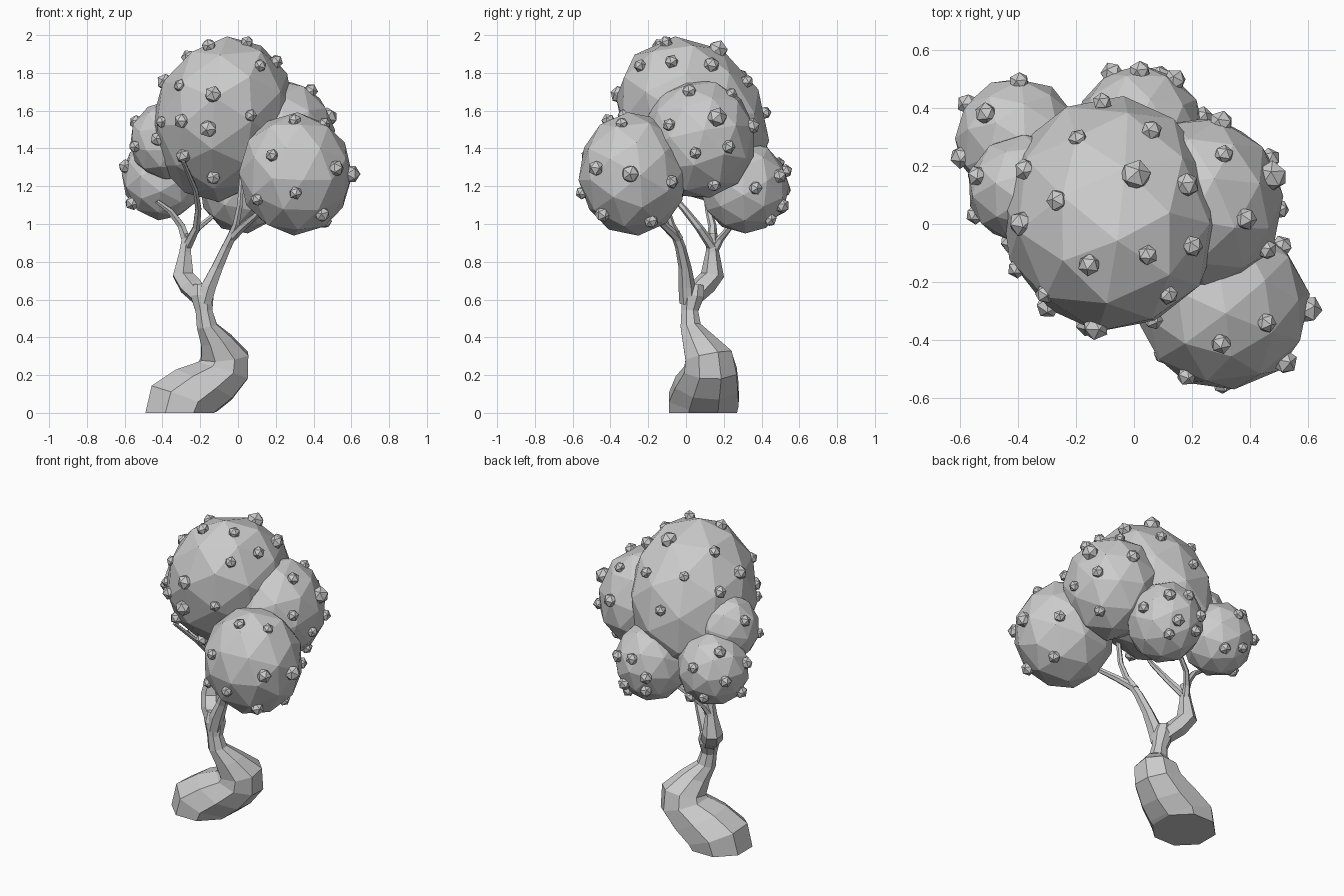
import bpy, bmesh, math, random
from mathutils import Vector, Matrix, Euler

random.seed(4)
UP = Vector((0, 0, 1))


def finish(bm, name):
    bmesh.ops.recalc_face_normals(bm, faces=bm.faces)
    me = bpy.data.meshes.new(name)
    bm.to_mesh(me)
    bm.free()
    ob = bpy.data.objects.new(name, me)
    bpy.context.collection.objects.link(ob)
    return ob


def tube(name, pts, sides=8, upright=0.6):
    """Sweep a polygon through (x, y, z, radius) points."""
    bm = bmesh.new()
    c = [Vector(p[:3]) for p in pts]
    rings = []
    for i, p in enumerate(pts):
        t = (c[min(i + 1, len(c) - 1)] - c[max(i - 1, 0)]).normalized() + UP * upright
        if p[2] == 0:
            t = UP
        q = UP.rotation_difference(t)
        ring = []
        for k in range(sides):
            a = math.tau * (k + 0.5) / sides
            v = c[i] + q @ Vector((p[3] * math.cos(a), p[3] * math.sin(a), 0))
            v.z = max(v.z, 0)
            ring.append(bm.verts.new(v))
        rings.append(ring)
    for lo, hi in zip(rings, rings[1:]):
        for k in range(sides):
            n = (k + 1) % sides
            bm.faces.new((lo[k], lo[n], hi[n], hi[k]))
    bm.faces.new(rings[0][::-1])
    bm.faces.new(rings[-1])
    return finish(bm, name)


def foliage(name, centre, size, buds, lean=(0, 0)):
    """Faceted leaf ball (optionally leaning) with small buds set on its surface."""
    shape = Matrix(((1, 0, lean[0]), (0, 1, lean[1]), (0, 0, 1))) @ Matrix.Diagonal(size)
    c = Vector(centre)
    place = Matrix.Translation(c)
    spin = Euler([random.uniform(0, 6.28) for _ in range(3)]).to_matrix()
    bm = bmesh.new()
    bmesh.ops.create_icosphere(bm, subdivisions=2, radius=1.01,
                               matrix=place @ (shape @ spin).to_4x4())
    finish(bm, name)
    bm = bmesh.new()
    for b in buds:
        d = (shape.inverted() @ (Vector(b[:3]) - c)).normalized()
        p = shape @ d * 0.98
        r = b[3] if len(b) > 3 else random.uniform(0.034, 0.042)
        turn = p.to_track_quat('Z', 'Y').to_matrix().to_4x4()
        bmesh.ops.create_icosphere(bm, subdivisions=1, radius=r,
                                   matrix=Matrix.Translation(c + p) @ turn)
    finish(bm, name + "_buds")


# Trunk, leaning from its wide foot
tube("trunk", [(-.31, .09, 0, .195), (-.285, .095, .075, .2), (-.18, .11, .15, .18),
               (-.08, .13, .225, .15), (-.07, .12, .30, .135), (-.115, .065, .385, .09),
               (-.165, .025, .46, .058), (-.18, .02, .54, .048), (-.19, .035, .62, .066),
               (-.195, .045, .68, .05)], upright=1.0)

# Two main limbs
tube("left_limb", [(-.19, .03, .60, .05), (-.25, .09, .67, .065), (-.29, .14, .73, .062),
                   (-.28, .14, .85, .036), (-.27, .14, .95, .026)], 6)
tube("right_limb", [(-.18, .01, .58, .045), (-.155, .005, .67, .045), (-.11, -.005, .77, .034),
                    (-.06, -.03, .88, .028), (-.02, -.06, .96, .025)], 6)

# Thin twigs reaching into the leaf balls
twigs = {
    "twig_back_left": [(-.27, .14, .90, .028), (-.30, .14, .99, .022), (-.36, .12, 1.07, .018), (-.43, .11, 1.12, .014)],
    "twig_left_top": [(-.27, .14, .88, .028), (-.22, .07, .98, .022), (-.21, -.01, 1.08, .018), (-.225, -.10, 1.18, .015), (-.29, -.24, 1.33, .012)],
    "twig_back": [(-.28, .14, .85, .028), (-.255, .18, .92, .021), (-.21, .23, .98, .017), (-.10, .28, 1.07, .014)],
    "twig_front_right": [(-.04, -.04, .92, .026), (.03, -.11, .99, .022), (.10, -.18, 1.05, .018), (.20, -.24, 1.11, .015)],
    "twig_right_top": [(-.04, -.04, .92, .026), (-.01, -.08, 1.0, .02), (.01, -.11, 1.1, .017), (.02, -.12, 1.25, .014)],
}
for n, p in twigs.items():
    tube(n, p, 6)

# Leaf balls with their buds
foliage("crown", (-.08, .035, 1.555), (.375, .40, .435), [
    (-.20, .31, 1.80), (-.11, .43, 1.59), (.05, .30, 1.74), (0, .16, 1.90, .056),
    (-.39, .195, 1.70), (-.26, .08, 1.88), (.17, .13, 1.83, .044), (-.40, 0, 1.76, .046),
    (-.15, -.13, 1.92), (.05, -.11, 1.97), (.21, -.08, 1.87), (-.29, -.22, 1.72),
    (.115, -.24, 1.835), (-.13, -.34, 1.68, .048), (-.415, -.16, 1.54), (-.31, -.30, 1.545, .044),
    (-.165, -.37, 1.50, .05), (.07, -.34, 1.575), (-.31, -.24, 1.34), (-.135, -.2, 1.22)],
    lean=(.1, -.17))
foliage("leaf_ball_back_left_low", (-.40, .29, 1.245), (.215, .215, .225), [
    (-.395, .49, 1.32), (-.575, .415, 1.25), (-.51, .38, 1.41), (-.61, .225, 1.31),
    (-.55, .24, 1.12), (-.45, .46, 1.13), (-.33, .45, 1.08)])
foliage("leaf_ball_left_high", (-.37, .12, 1.44), (.205, .19, .21), [
    (-.555, .17, 1.55), (-.55, .03, 1.41), (-.42, -.05, 1.45)])
foliage("leaf_ball_back", (.02, .31, 1.195), (.225, .235, .245), [
    (-.08, .53, 1.18), (.02, .55, 1.29), (.09, .52, 1.09), (.15, .51, 1.26),
    (.24, .37, 1.19), (.10, .44, 1.03), (-.06, .50, 1.08)])
foliage("leaf_ball_right_high", (.235, .07, 1.45), (.28, .30, .315), [
    (.39, .015, 1.715), (.31, .24, 1.69), (.475, .165, 1.565, .055), (.505, .05, 1.375),
    (.46, .22, 1.41), (.46, -.09, 1.525), (.30, .35, 1.52, .044), (.38, .145, 1.22)])
foliage("leaf_ball_front_right", (.305, -.28, 1.265), (.30, .29, .325), [
    (.61, -.295, 1.265, .05), (.52, -.475, 1.295, .045), (.185, -.515, 1.36), (.30, -.41, 1.545),
    (.455, -.34, 1.53), (.525, -.06, 1.22), (.305, -.55, 1.165), (.10, -.45, 1.13),
    (.44, -.435, 1.06, .043), (.45, -.19, 1.03)])
